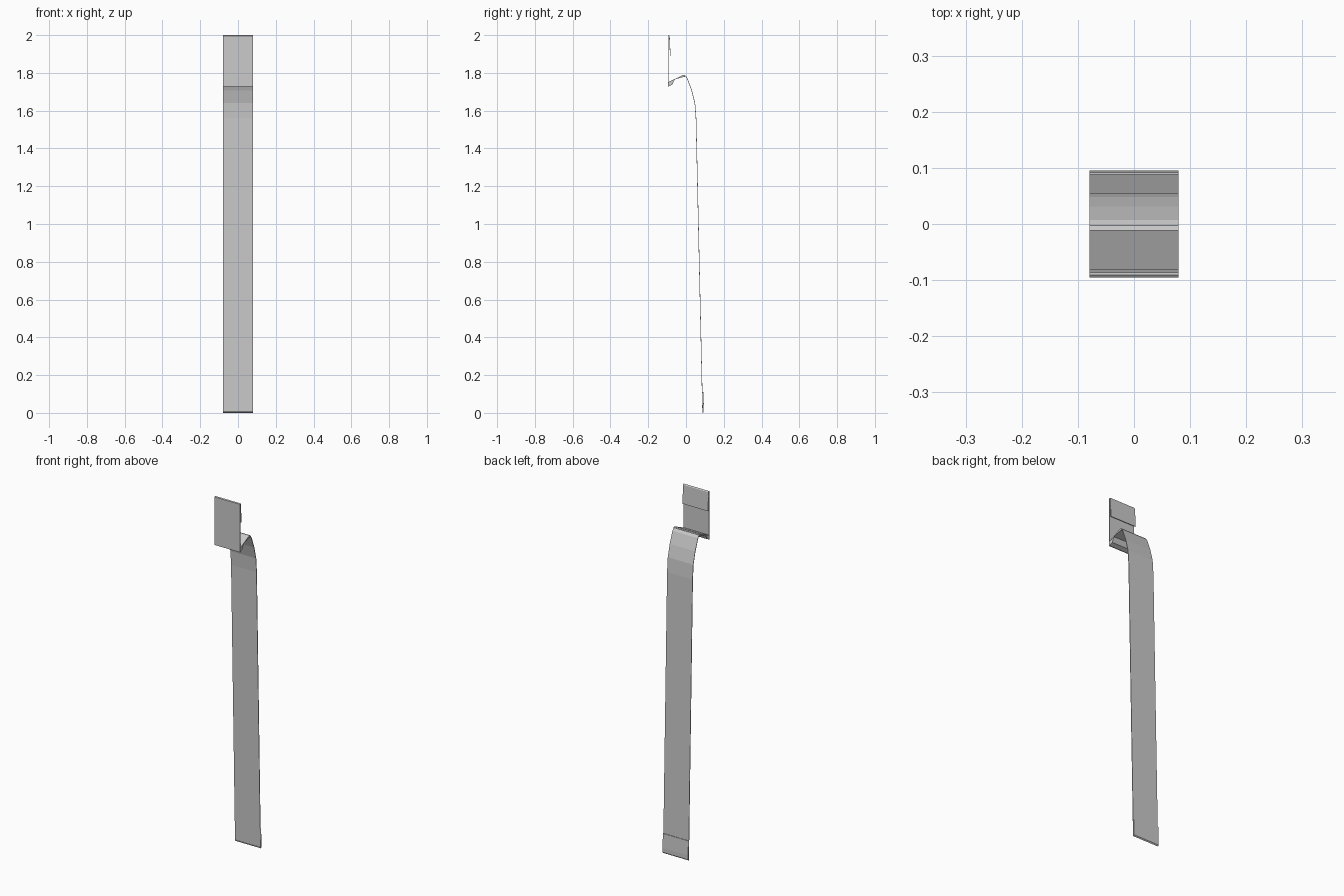
import bpy
from mathutils import Vector

if "Cube" in bpy.data.objects:
    bpy.data.objects.remove(bpy.data.objects["Cube"])

HALF = 0.079  # half width of the strap


def extrude(name, outline):
    """Extrude a closed y-z outline across x."""
    n = len(outline)
    verts = [(x, y, z) for x in (-HALF, HALF) for y, z in outline]
    faces = [tuple(range(n - 1, -1, -1)), tuple(range(n, 2 * n))]
    faces += [(i, (i + 1) % n, n + (i + 1) % n, n + i) for i in range(n)]
    mesh = bpy.data.meshes.new(name)
    mesh.from_pydata(verts, [], faces)
    obj = bpy.data.objects.new(name, mesh)
    bpy.context.collection.objects.link(obj)
    return obj


def ribbon(name, path, thick=0.003):
    """Give a y-z path a thin constant thickness and extrude it."""
    pts = [Vector(p) for p in path]
    left, right = [], []
    for i, p in enumerate(pts):
        d = (pts[min(i + 1, len(pts) - 1)] - pts[max(i - 1, 0)]).normalized()
        off = Vector((-d.y, d.x)) * thick / 2
        left.append(p + off)
        right.append(p - off)
    return extrude(name, left + right[::-1])


# front plate, folded over backwards at the top
ribbon("front_plate", [(-0.094, 1.727), (-0.094, 1.996), (-0.091, 1.9985),
                       (-0.088, 1.994), (-0.083, 1.89)])

# tapered shelf joining the plate to the crest
extrude("shelf", [(-0.095, 1.727), (-0.072, 1.738), (-0.060, 1.765), (-0.012, 1.779),
                  (-0.004, 1.779), (-0.004, 1.788), (-0.012, 1.790), (-0.095, 1.751)])

# long strap, curving down from the crest
ribbon("long_strap", [(-0.012, 1.786), (-0.004, 1.785), (0.006, 1.772), (0.030, 1.708),
                      (0.047, 1.640), (0.053, 1.560), (0.088, 0.004)])

# flap turned up behind the foot of the strap
ribbon("foot_flap", [(0.086, 0.006), (0.089, 0.0015), (0.093, 0.006), (0.0935, 0.03),
                     (0.090, 0.11)])
